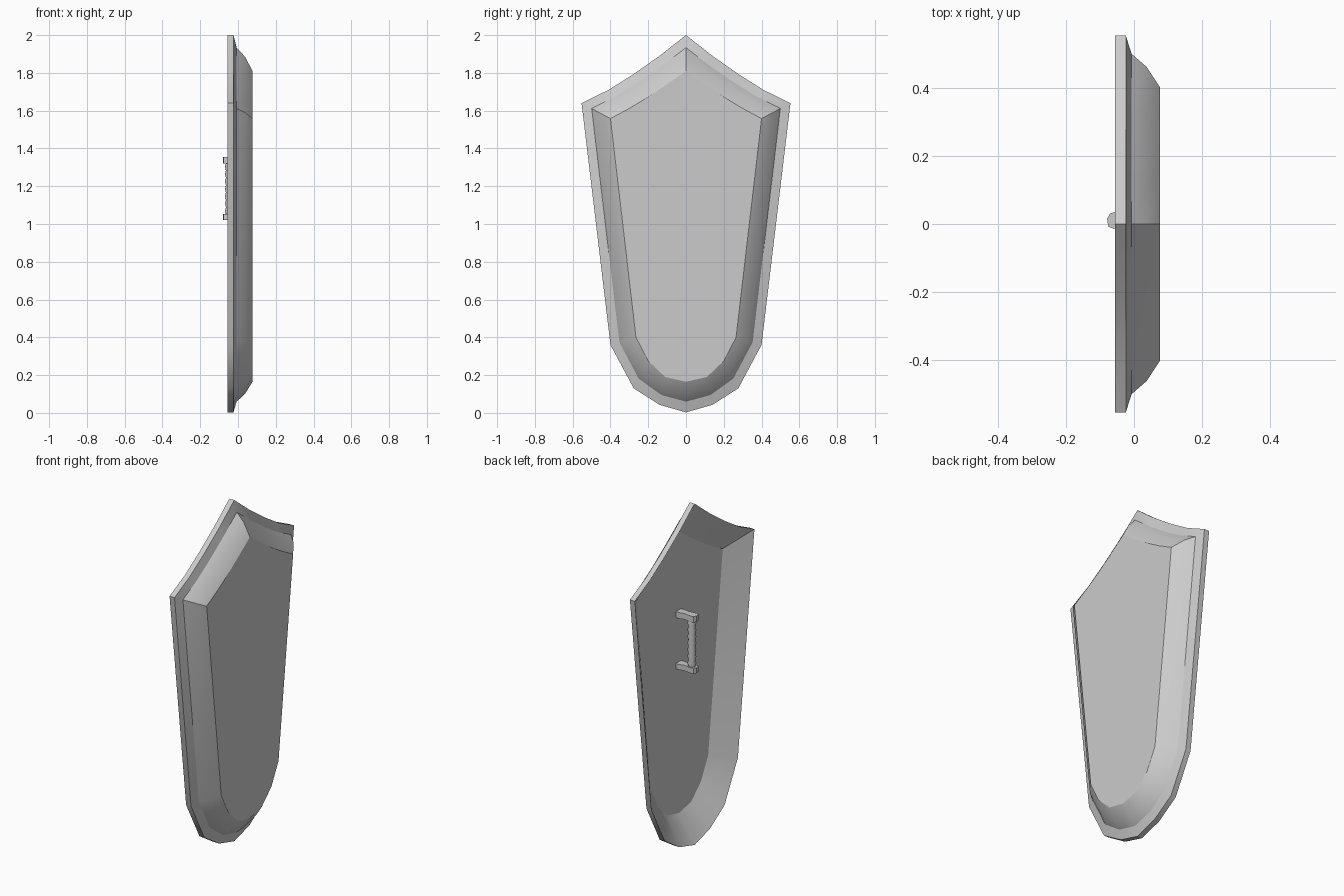
import bpy, bmesh, math

if "Cube" in bpy.data.objects:
    bpy.data.objects.remove(bpy.data.objects["Cube"])

# Half outlines (y, z): outer rim and front plate, apex to foot
RIM = [(0, 2.0), (.14, 1.89), (.28, 1.792), (.41, 1.71), (.553, 1.64),
       (.40, .36), (.277, .13), (.14, .043), (0, .003)]
PLATE = [(0, 1.81), (.10, 1.74), (.20, 1.672), (.30, 1.612), (.40, 1.558),
         (.265, .40), (.20, .275), (.11, .19), (0, .165)]


def outline(t):
    half = [(a + (c - a) * t, b + (d - b) * t) for (a, b), (c, d) in zip(RIM, PLATE)]
    return half + [(-y, z) for y, z in half[-2:0:-1]]


def loft(name, rings, smooth=30):
    """Skin a list of closed point rings and cap both ends."""
    bm = bmesh.new()
    loops = [[bm.verts.new(p) for p in ring] for ring in rings]
    n = len(loops[0])
    for a, b in zip(loops, loops[1:]):
        for i in range(n):
            j = (i + 1) % n
            bm.faces.new((a[i], a[j], b[j], b[i]))
    bm.faces.new(loops[0][::-1])
    bm.faces.new(loops[-1])
    bmesh.ops.recalc_face_normals(bm, faces=bm.faces)
    mesh = bpy.data.meshes.new(name)
    bm.to_mesh(mesh)
    bm.free()
    ob = bpy.data.objects.new(name, mesh)
    bpy.context.collection.objects.link(ob)
    bpy.ops.object.select_all(action='DESELECT')
    ob.select_set(True)
    bpy.context.view_layer.objects.active = ob
    bpy.ops.object.shade_smooth_by_angle(angle=math.radians(smooth))
    return ob


# Shield shell: hollow back, thin rim, stepped bevel, flat front
SECTION = [(1, .042), (0, -.056), (0, -.024), (.35, -.007), (.6, .037), (1, .077)]
loft("shield_body", [[(x, y, z) for y, z in outline(t)] for t, x in SECTION])

# Handle brackets reaching from the recess floor
BRACKET = [(.045, .033), (.02, .034), (-.01, .027), (-.055, .035), (-.07, .031),
           (-.079, .015), (-.076, -.007), (-.06, -.014), (-.01, -.009),
           (.02, -.015), (.045, -.013)]
for name, z0, z1 in (("lower_bracket", 1.02, 1.052), ("upper_bracket", 1.32, 1.355)):
    loft(name, [[(x, y, z) for x, y in BRACKET] for z in (z0, z1)])

# Ribbed grip between the brackets
RIBS, SIDES = 7, 12
rings = []
for k in range(RIBS * 2 + 1):
    r = .024 if k % 2 else .019
    z = 1.05 + .272 * k / (RIBS * 2)
    rings.append([(-.045 + r * math.cos(2 * math.pi * i / SIDES),
                   .01 + r * math.sin(2 * math.pi * i / SIDES), z) for i in range(SIDES)])
loft("grip", rings, 40)
